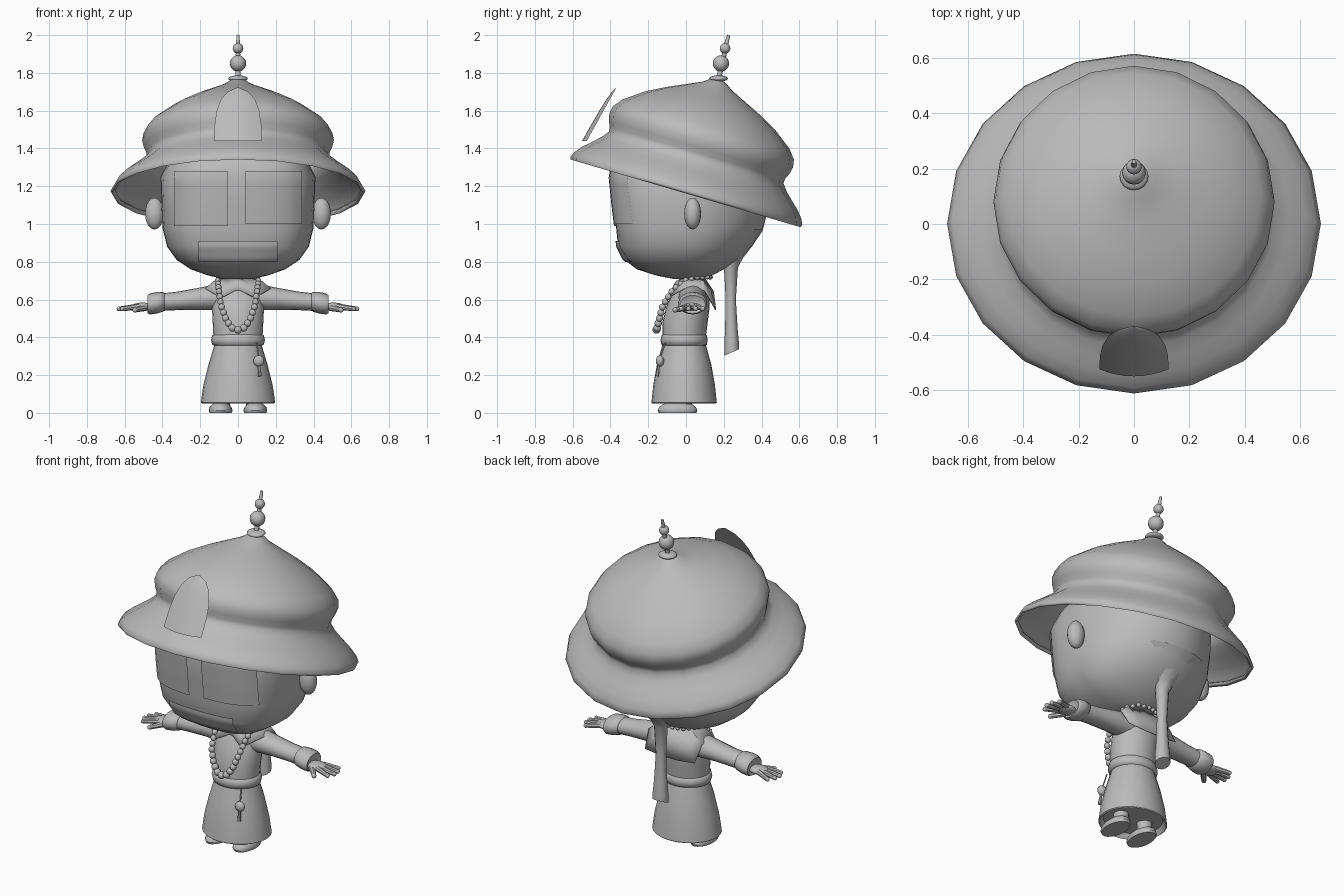
import bpy, bmesh, math
from mathutils import Vector, Matrix

cube = bpy.data.objects.get("Cube")
if cube:
    bpy.data.objects.remove(cube)

grey = bpy.data.materials.new("plain_grey")
grey.use_nodes = True
grey.diffuse_color = (0.5, 0.5, 0.5, 1)
grey.node_tree.nodes["Principled BSDF"].inputs["Base Color"].default_value = (0.5, 0.5, 0.5, 1)


def finish(name, bm, angle=40, thick=0):
    """Turn a bmesh into a smooth-shaded grey object."""
    bmesh.ops.recalc_face_normals(bm, faces=bm.faces)
    mesh = bpy.data.meshes.new(name)
    bm.to_mesh(mesh)
    bm.free()
    mesh.materials.append(grey)
    mesh.shade_smooth()
    mesh.set_sharp_from_angle(angle=math.radians(angle))
    ob = bpy.data.objects.new(name, mesh)
    bpy.context.collection.objects.link(ob)
    if thick:
        mod = ob.modifiers.new("thickness", "SOLIDIFY")
        mod.thickness = thick
    return ob


def loft(name, rings, closed=True, caps=(True, True), angle=40, thick=0):
    """Skin a list of point rings."""
    bm = bmesh.new()
    rows = [[bm.verts.new(p) for p in r] for r in rings]
    n = len(rows[0])
    for a, b in zip(rows, rows[1:]):
        for i in range(n if closed else n - 1):
            j = (i + 1) % n
            bm.faces.new((a[i], a[j], b[j], b[i]))
    if closed:
        for use, row in zip(caps, (rows[0], rows[-1])):
            if use:
                bm.faces.new(row)
    return finish(name, bm, angle, thick)


def ring(c, a, b, axis="z", n=20):
    """Ellipse around c; a and b are the radii across the axis."""
    pts = []
    for i in range(n):
        t = 2 * math.pi * i / n
        u, v = a * math.sin(t), b * math.cos(t)
        off = (u, v, 0) if axis == "z" else (0, u, v)
        pts.append(Vector(c) + Vector(off))
    return pts


def ball(name, c, r, seg=16):
    r = (r, r, r) if isinstance(r, float) else r
    bm = bmesh.new()
    bmesh.ops.create_uvsphere(bm, u_segments=seg, v_segments=seg // 2 + 2, radius=1,
                              matrix=Matrix.Translation(c) @ Matrix.Diagonal((*r, 1)))
    return finish(name, bm, 80)


def rod(name, a, b, r1, r2, seg=10):
    a, b = Vector(a), Vector(b)
    d = b - a
    bm = bmesh.new()
    m = Matrix.Translation((a + b) / 2) @ d.to_track_quat("Z", "Y").to_matrix().to_4x4()
    bmesh.ops.create_cone(bm, cap_ends=True, segments=seg, radius1=r1, radius2=r2,
                          depth=d.length, matrix=m)
    return finish(name, bm)


# Head: rows of height, half width, front depth, back depth
HEAD = [(0.71, 0.08, 0.07, 0.09), (0.728, 0.16, 0.16, 0.14), (0.76, 0.25, 0.26, 0.2),
        (0.81, 0.325, 0.325, 0.27), (0.88, 0.375, 0.36, 0.35), (0.98, 0.4, 0.37, 0.41),
        (1.1, 0.405, 0.385, 0.44), (1.25, 0.41, 0.4, 0.45), (1.35, 0.36, 0.38, 0.42),
        (1.45, 0.28, 0.25, 0.34)]


def head_ring(z, w, f, b, n=40):
    pts = []
    for i in range(n):
        t = 2 * math.pi * i / n
        s, c = math.sin(t), math.cos(t)
        k = 2 / 3 if c < 0 else 1.03
        x = w * math.copysign(abs(s) ** k, s)
        y = -f * abs(c) ** k if c < 0 else b * c ** k
        pts.append((x, y, z))
    return pts


loft("head", [head_ring(*row) for row in HEAD], angle=60)


def face_y(x, z):
    for lo, hi in zip(HEAD, HEAD[1:]):
        if lo[0] <= z <= hi[0]:
            t = (z - lo[0]) / (hi[0] - lo[0])
            w, f = (lo[k] + (hi[k] - lo[k]) * t for k in (1, 2))
            return -f * max(0, 1 - abs(x / w) ** 3) ** (1 / 3)


def face_plate(name, x0, x1, z0, z1, n=8):
    """Thin plate that follows the front of the head."""
    rows = []
    for j in range(n + 1):
        z = z0 + (z1 - z0) * j / n
        xs = [x0 + (x1 - x0) * i / n for i in range(n + 1)]
        rows.append([(x, face_y(x, z) - 0.01, z) for x in xs])
    loft(name, rows, closed=False)


face_plate("left_eye_plate", 0.04, 0.34, 1.0, 1.28)
face_plate("right_eye_plate", -0.34, -0.055, 0.99, 1.28)
face_plate("mouth_plate", -0.21, 0.21, 0.8, 0.91)

# Pigtail: flares out of the head, then widens toward a slanted tip
tail = [(0.97, 0.33, 0.2, 0.08), (0.89, 0.285, 0.12, 0.07), (0.82, 0.252, 0.06, 0.05),
        (0.77, 0.238, 0.038, 0.037), (0.6, 0.237, 0.029, 0.027), (0.45, 0.24, 0.037, 0.033),
        (0.36, 0.242, 0.045, 0.039)]
tail_rings = [ring((0, y, z), a, b, n=12) for z, y, a, b in tail]
tail_rings.append([p + Vector((0, 0, -0.04 + 0.45 * (p.y - 0.242))) for p in tail_rings[-1]])
loft("pigtail", tail_rings)

# Hat: turned profile of radius and height, tilted backward, with a rolled rim
TILT = Matrix.Translation((0, 0, 1.17)) @ Matrix.Rotation(math.radians(-16.4), 4, "X")
profile = [(0.01, 0.62), (0.045, 0.61), (0.08, 0.585), (0.16, 0.548), (0.26, 0.502),
           (0.36, 0.448), (0.46, 0.375), (0.5, 0.325), (0.508, 0.285), (0.498, 0.245),
           (0.484, 0.215), (0.482, 0.19), (0.51, 0.155), (0.56, 0.115), (0.615, 0.075),
           (0.658, 0.035), (0.675, 0.005), (0.668, -0.008), (0.65, 0.005)]
hat = [ring((0, 0, h), r, r * (1 - 0.3 * max(0, r - 0.5))) for r, h in profile]
loft("hat", [[TILT @ p for p in r] for r in hat], caps=(True, False), angle=100, thick=0.012)

# Finial beads on the hat
ball("finial_base", (0, 0.172, 1.77), (0.052, 0.05, 0.017))
rod("finial_rod", (0, 0.17, 1.76), (0, 0.215, 1.95), 0.014, 0.012)
ball("finial_large_bead", (0, 0.185, 1.85), 0.043)
ball("finial_small_bead", (0, 0.207, 1.93), 0.028)
rod("finial_tip", (0, 0.21, 1.94), (0, 0.226, 2.0), 0.012, 0.008)

# Badge standing on the brim: flat back, bulging front
badge = []
for z, w in [(1.44, 0.125), (1.53, 0.123), (1.6, 0.113), (1.66, 0.09), (1.7, 0.055), (1.722, 0.006)]:
    y = -0.525 + 0.155 * (z - 1.44) / 0.28
    bulge = 0.2 * w
    front = [(w * k / 4, y - bulge * (1 - (k / 4) ** 2), z) for k in range(-4, 5)]
    badge.append(front + [(w * k / 4, y, z) for k in range(3, -4, -1)])
loft("hat_badge", badge)

# Robe, belt, torso and neck
robe = [(0.08, 0.17, 0.15), (0.05, 0.19, 0.168), (0.055, 0.197, 0.173), (0.15, 0.183, 0.163),
        (0.26, 0.155, 0.143), (0.36, 0.125, 0.115)]
loft("robe_skirt", [ring((0, -0.01, z), a, b, n=24) for z, a, b in robe])
belt = [(0.355, 0.12, 0.11), (0.36, 0.136, 0.12), (0.385, 0.143, 0.125), (0.41, 0.137, 0.12),
        (0.418, 0.12, 0.11)]
loft("belt", [ring((0, -0.01, z), a, b, n=24) for z, a, b in belt], angle=60)
torso = [(0.4, 0.13, 0.115, -0.01), (0.48, 0.134, 0.12, -0.005), (0.56, 0.138, 0.115, 0.01),
         (0.63, 0.13, 0.1, 0.025), (0.68, 0.1, 0.08, 0.035), (0.705, 0.07, 0.06, 0.04)]
loft("torso", [ring((0, y, z), a, b, n=24) for z, a, b, y in torso], angle=60)
rod("neck", (0, 0.04, 0.68), (0, 0.04, 0.76), 0.062, 0.062, 16)

# Collar: round neck spreading to pointed fronts and a square back flap
half = [(0.012, -0.072, 0.65), (0.09, -0.1, 0.61), (0.175, -0.01, 0.66),
        (0.178, 0.1, 0.65), (0.165, 0.155, 0.555), (0.06, 0.16, 0.545)]
outer = [Vector(p) for p in half] + [Vector((-x, y, z)) for x, y, z in reversed(half)]
inner = []
for p in outer:
    d = Vector((p.x, p.y - 0.04, 0)).normalized()
    inner.append(Vector((d.x * 0.075, 0.04 + d.y * 0.07, 0.712)))
middle = [(a + b) / 2 + Vector((0, 0.016 if b.y > 0.1 else -0.004, 0.015)) for a, b in zip(inner, outer)]
loft("collar", [inner, middle, outer], caps=(False, False), thick=0.006)

# Arms, hands and feet on both sides
for side, s in (("left", 1), ("right", -1)):
    arm = [(0.07, 0.61, 0.075, 0.065), (0.14, 0.61, 0.074, 0.066), (0.22, 0.603, 0.066, 0.057),
           (0.32, 0.593, 0.06, 0.049), (0.42, 0.585, 0.058, 0.046)]
    loft(side + "_sleeve", [ring((s * x, 0.035, z), a, b, "x", 16) for x, z, a, b in arm])
    cuff = [(0.385, 0.05, 0.04), (0.395, 0.07, 0.052), (0.43, 0.077, 0.057), (0.465, 0.077, 0.056),
            (0.48, 0.068, 0.048), (0.47, 0.045, 0.03)]
    loft(side + "_cuff", [ring((s * x, 0.035, 0.59 - (x - 0.385) * 0.16), a, b, "x", 16)
                          for x, a, b in cuff], angle=60)
    ball(side + "_palm", (s * 0.505, 0.03, 0.562), (0.062, 0.048, 0.022))
    for k, reach in enumerate((0.612, 0.63, 0.626, 0.603)):
        base = (s * 0.525, 0.0 + 0.02 * k, 0.563)
        tip = (s * reach, -0.025 + 0.038 * k, 0.551)
        rod(f"{side}_finger_{k + 1}", base, tip, 0.016, 0.012, 8)
        ball(f"{side}_fingertip_{k + 1}", tip, 0.0125, 8)
    rod(side + "_thumb", (s * 0.49, 0.0, 0.557), (s * 0.545, -0.058, 0.545), 0.018, 0.013, 8)
    ball(side + "_thumb_tip", (s * 0.545, -0.058, 0.545), 0.0135, 8)
    ball(side + "_ear", (s * 0.442, 0.035, 1.055), (0.05, 0.045, 0.084))
    foot = [(0.0, 0.058, 0.1), (0.012, 0.063, 0.105), (0.03, 0.058, 0.098), (0.045, 0.045, 0.08),
            (0.055, 0.03, 0.05)]
    loft(side + "_foot", [ring((s * 0.092, -0.045, z), a, b) for z, a, b in foot])
    rod(side + "_leg", (s * 0.085, -0.01, 0.03), (s * 0.08, -0.01, 0.12), 0.04, 0.045, 12)

# Necklace: beads spaced evenly along a mirrored path, larger at the front
half = [(0, 0.13, 0.718), (0.06, 0.115, 0.72), (0.098, 0.06, 0.718), (0.108, 0, 0.702),
        (0.102, -0.07, 0.652), (0.09, -0.122, 0.57), (0.062, -0.143, 0.49),
        (0.032, -0.152, 0.45), (0, -0.156, 0.44)]
path = [Vector(p) for p in half]
total = sum((b - a).length for a, b in zip(path, path[1:]))
COUNT = 17
for i in range(COUNT + 1):
    left = total * i / COUNT
    for a, b in zip(path, path[1:]):
        step = (b - a).length
        if left <= step + 1e-6:
            p = a.lerp(b, left / step)
            break
        left -= step
    r = 0.012 + 0.009 * i / COUNT
    for s in ((1,) if i in (0, COUNT) else (1, -1)):
        ball("necklace_bead", (s * p.x, p.y, p.z), r, 10)

# Belt pendant with tassel
rod("pendant_cord", (0.1, -0.11, 0.37), (0.11, -0.137, 0.29), 0.004, 0.004, 6)
ball("pendant_bead", (0.11, -0.138, 0.275), (0.029, 0.022, 0.03))
rod("pendant_tassel", (0.112, -0.145, 0.25), (0.115, -0.153, 0.195), 0.007, 0.011, 8)
